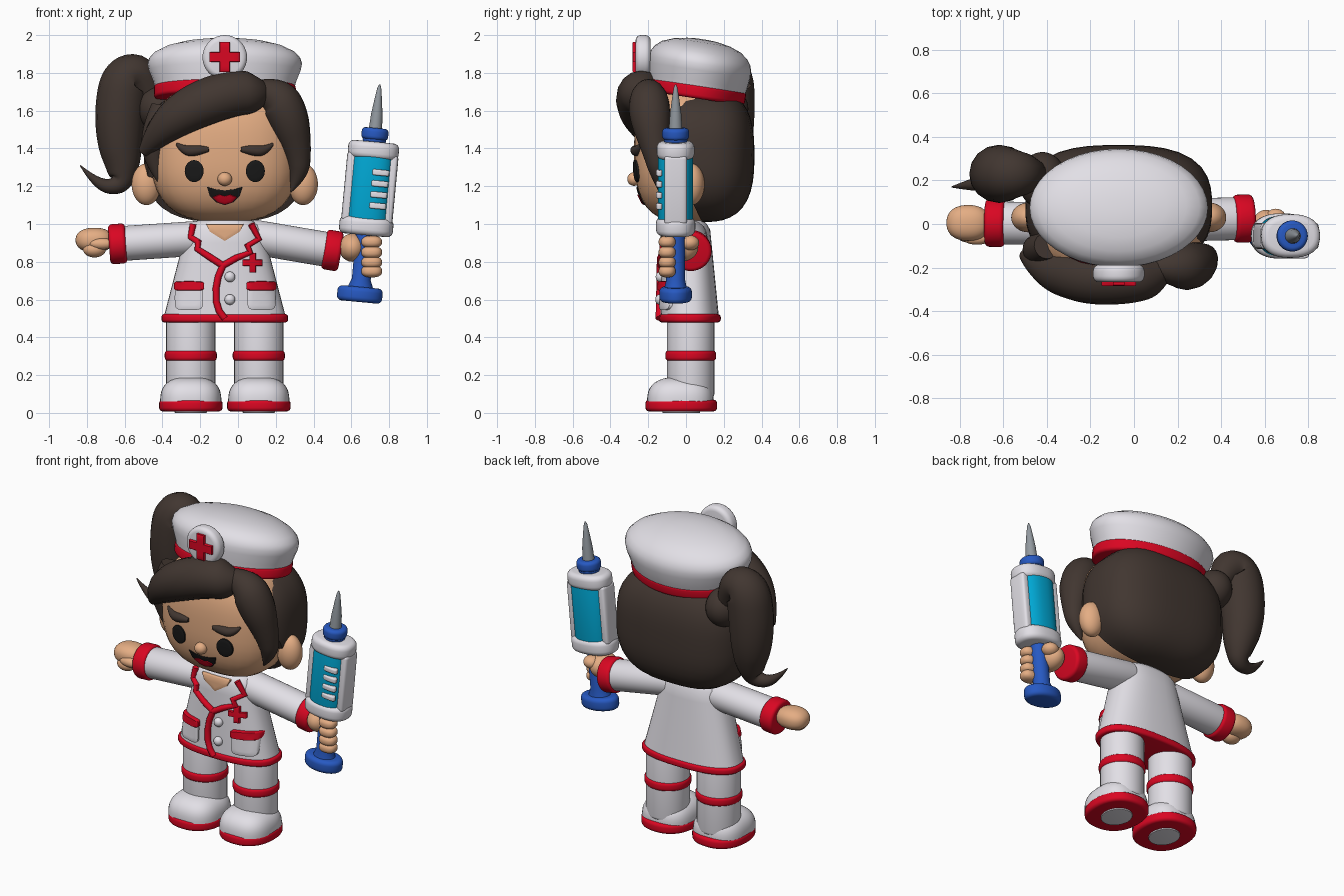
import bpy, bmesh, math
from mathutils import Matrix, Vector

default_cube = bpy.data.objects.get("Cube")
if default_cube:
    bpy.data.objects.remove(default_cube)


def material(name, red, green, blue):
    mat = bpy.data.materials.new(name)
    mat.use_nodes = True
    mat.diffuse_color = (red, green, blue, 1)
    mat.node_tree.nodes["Principled BSDF"].inputs["Base Color"].default_value = (red, green, blue, 1)
    return mat


WHITE = material("white cloth", .76, .74, .79)
RED = material("red trim", .7, .002, .016)
SKIN = material("skin", .78, .42, .23)
HAIR = material("dark brown hair", .053, .037, .03)
BLACK = material("black", .01, .01, .01)
BLUE = material("blue plastic", .02, .1, .54)
CYAN = material("cyan liquid", .0, .39, .66)
METAL = material("grey metal", .29, .32, .35)
MID = -.07  # the body's middle line
IDENTITY = Matrix.Identity(4)
made = []


def add_object(name, mesh, mat):
    mesh.materials.clear()
    mesh.materials.append(mat)
    obj = bpy.data.objects.new(name, mesh)
    bpy.context.collection.objects.link(obj)
    made.append(obj)
    return obj


def finish(name, bm, mat, matrix=IDENTITY):
    bmesh.ops.transform(bm, matrix=matrix, verts=bm.verts)
    bmesh.ops.recalc_face_normals(bm, faces=bm.faces)
    mesh = bpy.data.meshes.new(name)
    bm.to_mesh(mesh)
    bm.free()
    return add_object(name, mesh, mat)


def oval(rx, ry, k=2, count=40):
    """Points round a superellipse."""
    points = []
    for i in range(count):
        a = math.tau * i / count
        c, s = math.cos(a), math.sin(a)
        points.append((math.copysign(abs(c) ** (2 / k), c) * rx, math.copysign(abs(s) ** (2 / k), s) * ry))
    return points


def loft(name, rings, mat, matrix=IDENTITY, k=2):
    """Skin through rings of (z, rx, ry, y offset)."""
    bm = bmesh.new()
    loops = [[bm.verts.new((x, y + off, z)) for x, y in oval(rx, ry, k)] for z, rx, ry, off in rings]
    for low, high in zip(loops, loops[1:]):
        for i in range(len(low)):
            bm.faces.new((low[i - 1], low[i], high[i], high[i - 1]))
    bm.faces.new(loops[0])
    bm.faces.new(loops[-1])
    return finish(name, bm, mat, matrix)


def puck(name, rx, ry, low, high, mat, matrix=IDENTITY, k=2, edge=.02):
    """Upright disc or post with rounded rims."""
    arc = [(edge * (1 - math.sin(a)), edge * (1 - math.cos(a))) for a in (0, .4, .8, 1.2, math.pi / 2)]
    rings = [(low + dz, rx - d, ry - d, 0) for d, dz in arc]
    rings += [(high - dz, rx - d, ry - d, 0) for d, dz in reversed(arc)]
    return loft(name, rings, mat, matrix, k)


def blob(name, centre, radii, mat, k=2, cut=None):
    """Superellipsoid, optionally trimmed by a plane (point, normal to keep)."""
    bm = bmesh.new()
    bmesh.ops.create_uvsphere(bm, u_segments=40, v_segments=24, radius=1)
    for v in bm.verts:
        size = sum(abs(c) ** k for c in v.co) ** (1 / k)
        v.co = Vector([c / size * r + o for c, r, o in zip(v.co, radii, centre)])
    if cut:
        bmesh.ops.bisect_plane(bm, geom=bm.verts[:] + bm.edges[:] + bm.faces[:],
                               plane_co=cut[0], plane_no=cut[1], clear_inner=True)
        bmesh.ops.holes_fill(bm, edges=[e for e in bm.edges if e.is_boundary])
    return finish(name, bm, mat)


def tube(name, points, mat, kind="NURBS"):
    """Round strand through (x, y, z, radius) points."""
    curve = bpy.data.curves.new(name, "CURVE")
    curve.dimensions = "3D"
    curve.bevel_depth, curve.bevel_resolution, curve.use_fill_caps = 1, 6, True
    spline = curve.splines.new(kind)
    spline.points.add(len(points) - 1)
    for p, (x, y, z, r) in zip(spline.points, points):
        p.co, p.radius = (x, y, z, 1), r
    spline.order_u, spline.use_endpoint_u, spline.resolution_u = 3, True, 8
    temp = bpy.data.objects.new(name + " path", curve)
    bpy.context.collection.objects.link(temp)
    graph = bpy.context.evaluated_depsgraph_get()
    mesh = bpy.data.meshes.new_from_object(temp.evaluated_get(graph))
    bpy.data.objects.remove(temp)
    return add_object(name, mesh, mat)


def plate(name, outline, surface, height, mat):
    """Thin raised patch with an (x, z) outline laid on a front surface."""
    cx = sum(p[0] for p in outline) / len(outline)
    cz = sum(p[1] for p in outline) / len(outline)
    bm = bmesh.new()
    loops = []
    for scale, lift in ((1, -.01), (1, height * .8), (.9, height), (.6, height), (.3, height)):
        spots = [(cx + (x - cx) * scale, cz + (z - cz) * scale) for x, z in outline]
        loops.append([bm.verts.new((x, surface(x, z) - lift, z)) for x, z in spots])
    for low, high in zip(loops, loops[1:]):
        for i in range(len(low)):
            bm.faces.new((low[i - 1], low[i], high[i], high[i - 1]))
    bm.faces.new(loops[-1])
    return finish(name, bm, mat)


def shifted(points, x, z):
    return [(px + x, pz + z) for px, pz in points]


def cross(x, z, s, w):
    return shifted([(-w, s), (w, s), (w, w), (s, w), (s, -w), (w, -w), (w, -s), (-w, -s),
                    (-w, -w), (-s, -w), (-s, w), (-w, w)], x, z)


def along(start, end):
    """Matrix standing a z-axis part at start, aimed at end."""
    aim = (Vector(end) - Vector(start)).to_track_quat("Z", "Y")
    return Matrix.Translation(start) @ aim.to_matrix().to_4x4()


def face_y(x, z):
    rest = 1 - abs((x - MID) / .39) ** 2.7 - abs((z - 1.38) / .37) ** 2.7
    return -.275 * max(rest, 0) ** (1 / 2.7)


def coat_ring(z):
    t = (z - .5) / .5
    return z, .325 - .13 * t, .155 - .03 * t, .02 - .02 * t


def coat_y(x, z):
    _, rx, ry, off = coat_ring(z)
    return off - ry * max(1 - abs((x - MID) / rx) ** 2.5, 0) ** .4


# Legs and shoes
body = Matrix.Translation((MID, 0, 0))
for side, label in ((-1, "right"), (1, "left")):
    x = MID + side * .18
    leg = Matrix.Translation((x, .025, 0))
    sole = Matrix.Translation((x, -.025, 0))
    puck(label + " leg", .13, .125, .08, .52, WHITE, leg)
    puck(label + " stocking stripe", .138, .134, .274, .332, RED, leg)
    blob(label + " shoe", (x, -.03, .058), (.162, .176, .132), WHITE, 2.7, ((0, 0, .06), (0, 0, 1)))
    puck(label + " sole", .168, .19, .008, .07, RED, sole, 2.3)
    puck(label + " sole pad", .085, .1, 0, .02, WHITE, sole, 2, .003)

# Coat with hem, neck and open collar
loft("coat", [coat_ring(z) for z in (.5, .6, .7, .8, .9, .97)] +
     [(1.0, .18, .11, 0), (1.02, .14, .09, 0)], WHITE, body, 2.5)
puck("coat hem", .335, .164, .479, .523, RED, body @ Matrix.Translation((0, .02, 0)), 2.5, .015)
puck("neck", .1, .09, .95, 1.1, SKIN, body)
plate("neck opening", [(-.17, 1.0), (.03, 1.0), (.01, .96), (MID, .91), (-.15, .96)], coat_y, .008, SKIN)
piping = {
    "right lapel trim": [(-.238, 1.0), (-.25, .93), (-.21, .905), (-.215, .868), (-.15, .825), (-.08, .78)],
    "left lapel trim": [(.07, 1.0), (.11, .92), (.05, .885), (.065, .85), (-.01, .82), (-.08, .78)],
    "coat front trim": [(-.08, .78), (-.105, .72), (-.116, .66), (-.115, .59), (-.1, .54), (-.07, .5)]}
for name, path in piping.items():
    tube(name, [(x, coat_y(x, z) - .008, z, .018) for x, z in path], RED, "POLY")
for x, label in ((-.26, "right"), (.125, "left")):
    plate(label + " pocket", shifted(oval(.075, .065, 5), x, .61), coat_y, .016, WHITE)
    plate(label + " pocket flap", shifted(oval(.08, .025, 5), x, .672), coat_y, .028, RED)
for z in (.72, .6):
    blob("coat button", (-.043, coat_y(-.043, z) - .005, z), (.028, .025, .028), WHITE)
plate("coat cross", cross(.077, .795, .052, .017), coat_y, .016, RED)

# Arms
for label, start, end in (("right", (-.2, 0, .925), (-.637, .005, .895)),
                          ("left", (.06, .015, .935), (.5, .025, .86))):
    length = (Vector(end) - Vector(start)).length
    aim = along(start, end)
    puck(label + " sleeve", .098, .092, 0, length, WHITE, aim)
    puck(label + " cuff", .11, .106, length - .045, length + .045, RED, aim, 2, .02)

# Hands
blob("right hand", (-.76, .005, .915), (.1, .082, .065), SKIN, 2.3)
blob("right curled fingers", (-.76, -.035, .865), (.06, .05, .042), SKIN)
blob("right thumb", (-.72, -.065, .895), (.065, .03, .03), SKIN)
blob("left palm", (.605, -.03, .875), (.07, .095, .075), SKIN)
blob("left thumb", (.65, .02, .9), (.05, .05, .04), SKIN)
for z in (.905, .85, .797, .75):
    blob("left finger", (.708, -.1, z), (.055, .045, .033), SKIN, 2.4)

# Syringe, built upright then tilted
tilt = Matrix.Translation((.645, -.055, .627)) @ Matrix.Rotation(.094, 4, "Y")
puck("plunger base", .12, .086, -.04, .04, BLUE, tilt, 2, .025)
loft("plunger rod", [(.03, .07, .06, 0), (.08, .05, .05, 0), (.35, .05, .05, 0)], BLUE, tilt)
puck("syringe barrel", .115, .093, .35, .78, CYAN, tilt, 2.4)
puck("lower collar", .143, .104, .315, .41, WHITE, tilt, 2.4, .03)
puck("upper collar", .135, .1, .72, .812, WHITE, tilt, 2.4, .03)
for side in (-1, 1):
    puck("barrel side bar", .028, .06, .38, .75, WHITE, tilt @ Matrix.Translation((side * .108, 0, 0)), 4)
for height in (.475, .534, .593, .652):
    mark = tilt @ Matrix.Translation((.05, -.086, height))
    puck("barrel mark", .045, .018, -.016, .016, WHITE, mark, 3, .008)
puck("needle hub", .062, .062, .8, .86, BLUE, tilt)
puck("needle cap", .071, .071, .822, .885, BLUE, tilt)
loft("needle", [(.87, .036, .036, 0), (.96, .03, .03, 0), (1.05, .018, .018, 0), (1.1, .01, .01, 0),
                (1.117, .003, .003, 0)], METAL, tilt)

# Head and face
blob("head", (MID, 0, 1.38), (.39, .275, .37), SKIN, 2.7)
blob("nose", (MID, -.275, 1.238), (.038, .036, .036), SKIN)
for side, label in ((-1, "right"), (1, "left")):
    blob(label + " ear", (MID + side * .415, .03, 1.21), (.078, .068, .11), SKIN)
    plate(label + " eye", shifted(oval(.05, .058), MID + side * .162, 1.28), face_y, .012, BLACK)
    brow = [(.255, 1.425, .006), (.21, 1.383, .03), (.13, 1.392, .027), (.085, 1.395, .012)]
    tube(label + " eyebrow", [(MID + side * x, face_y(MID + side * x, z) - .002, z, r)
                              for x, z, r in brow], HAIR)


def smile(half):
    """Full symmetric outline from its left half, given as (x, z)."""
    return [(MID + x, z) for x, z in half] + [(MID - x, z) for x, z in reversed(half) if x]


plate("mouth", smile([(0, 1.178), (-.05, 1.184), (-.095, 1.197), (-.08, 1.15), (-.045, 1.115), (0, 1.1)]),
      face_y, .006, BLACK)
plate("tongue", smile([(0, 1.148), (-.03, 1.156), (-.065, 1.142), (-.038, 1.115), (0, 1.103)]),
      face_y, .012, RED)

# Hair
blob("back hair", (MID, .08, 1.365), (.428, .282, .355), HAIR, 2.8, ((MID, .08, 1.02), (0, .68, .33)))
tube("fringe", [(-.5, -.14, 1.38, .03), (-.41, -.2, 1.5, .09), (-.24, -.245, 1.62, .125),
                (-.03, -.245, 1.695, .125), (.1, -.22, 1.69, .11), (.17, -.18, 1.71, .02)], HAIR)
tube("side fringe", [(.05, -.2, 1.72, .03), (.2, -.2, 1.7, .1), (.265, -.19, 1.57, .115),
                     (.32, -.16, 1.38, .07), (.325, -.14, 1.26, .05), (.28, -.14, 1.17, .004)], HAIR)
tube("right sideburn", [(-.4, -.1, 1.62, .06), (-.44, -.12, 1.48, .08), (-.445, -.11, 1.33, .055),
                        (-.4, -.12, 1.19, .004)], HAIR)
blob("ponytail root", (-.42, .2, 1.61), (.11, .13, .12), HAIR)
tube("ponytail", [(-.44, .23, 1.62, .05), (-.5, .23, 1.79, .1), (-.6, .23, 1.78, .13),
                  (-.625, .23, 1.6, .135), (-.625, .23, 1.43, .122), (-.61, .22, 1.3, .09),
                  (-.62, .2, 1.2, .05), (-.74, .18, 1.2, .03), (-.835, .17, 1.31, .003)], HAIR)

# Hat, leaning back
lean = Matrix.Translation((MID, .055, 1.695)) @ Matrix.Rotation(-.15, 4, "X")
puck("hat band", .376, .262, -.03, .045, RED, lean)
loft("hat crown", [(.03, .37, .258, 0), (.06, .378, .264, 0), (.12, .402, .273, -.002), (.155, .409, .274, -.004),
                   (.185, .4, .267, -.006), (.215, .37, .248, -.008), (.245, .31, .21, -.01),
                   (.268, .22, .15, -.01), (.281, .12, .08, -.01), (.285, .04, .03, -.01)], WHITE, lean)
puck("hat badge", .118, .118, -.05, .03, WHITE, along((MID, -.237, 1.882), (MID, -1, 1.882)), 2, .028)
plate("badge cross", cross(MID, 1.884, .08, .027), lambda x, z: -.266, .018, RED)

# Smooth shading with crisp edges
for obj in bpy.context.view_layer.objects:
    obj.select_set(obj in made)
bpy.context.view_layer.objects.active = made[0]
bpy.ops.object.shade_smooth_by_angle(angle=math.radians(40))
